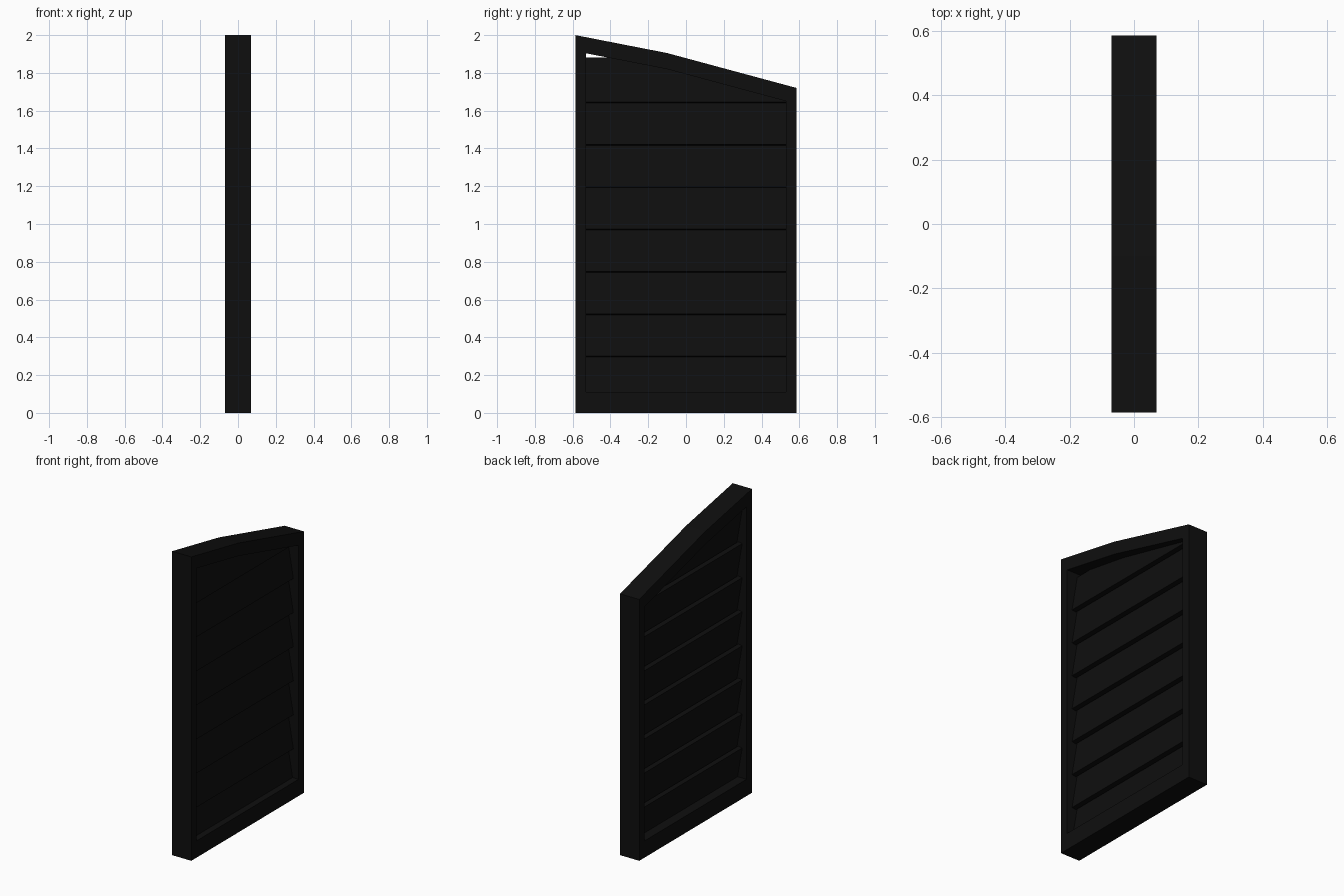
import bpy, bmesh

if "Cube" in bpy.data.objects:
    bpy.data.objects.remove(bpy.data.objects["Cube"])

black = bpy.data.materials.new("near black paint")
black.diffuse_color = (0.0045, 0.0045, 0.0045, 1)
black.use_nodes = True
black.node_tree.nodes["Principled BSDF"].inputs["Base Color"].default_value = black.diffuse_color

# Side profiles (y, z) of the frame: outer edge and opening
W, D, RAIL = 0.586, 0.07, 0.085
OUTER = [(-W, 0), (W, 0), (W, 1.72), (-0.1, 1.905), (-W, 2.0)]
INNER = [(-0.53, 0.11), (0.53, 0.11), (0.53, 1.735 - RAIL),
         (-0.1, 1.905 - RAIL), (-0.53, 1.989 - RAIL)]


def finish(bm, name):
    bmesh.ops.recalc_face_normals(bm, faces=bm.faces[:])
    me = bpy.data.meshes.new(name)
    bm.to_mesh(me)
    bm.free()
    me.materials.append(black)
    ob = bpy.data.objects.new(name, me)
    bpy.context.collection.objects.link(ob)
    return ob


# Frame with sloping two-part top
bm = bmesh.new()
rings = [[bm.verts.new((x, y, z)) for y, z in prof]
         for prof, x in ((OUTER, -D), (OUTER, D), (INNER, D), (INNER, -D))]
for a, b in zip(rings, rings[1:] + rings[:1]):
    for i in range(5):
        j = (i + 1) % 5
        bm.faces.new((a[i], a[j], b[j], b[i]))
finish(bm, "louver_frame")

# Tilted slats: low edge towards +x, high edge towards -x, trimmed by the top rail
STEP, HALF = 0.2242, 0.533
for n in range(8):
    z0 = 0.076 + n * STEP
    z1 = z0 + STEP + 0.012
    prof = [(0.032, z0), (-0.008, z1), (-0.038, z1 - 0.005), (0.002, z0 - 0.005)]
    bm = bmesh.new()
    ends = [[bm.verts.new((x, y, z)) for x, z in prof] for y in (-HALF, HALF)]
    for e in ends:
        bm.faces.new(e)
    for i in range(4):
        j = (i + 1) % 4
        bm.faces.new((ends[0][i], ends[0][j], ends[1][j], ends[1][i]))
    for p, q in ((INNER[2], INNER[3]), (INNER[3], INNER[4])):
        normal = (0, q[1] - p[1], p[0] - q[0])
        res = bmesh.ops.bisect_plane(
            bm, geom=bm.verts[:] + bm.edges[:] + bm.faces[:],
            plane_co=(0, p[0], p[1] + 0.005), plane_no=normal, clear_outer=True)
        cut = [g for g in res["geom_cut"] if isinstance(g, bmesh.types.BMEdge)]
        if cut:
            bmesh.ops.holes_fill(bm, edges=cut)
    finish(bm, f"slat_{n + 1}")
